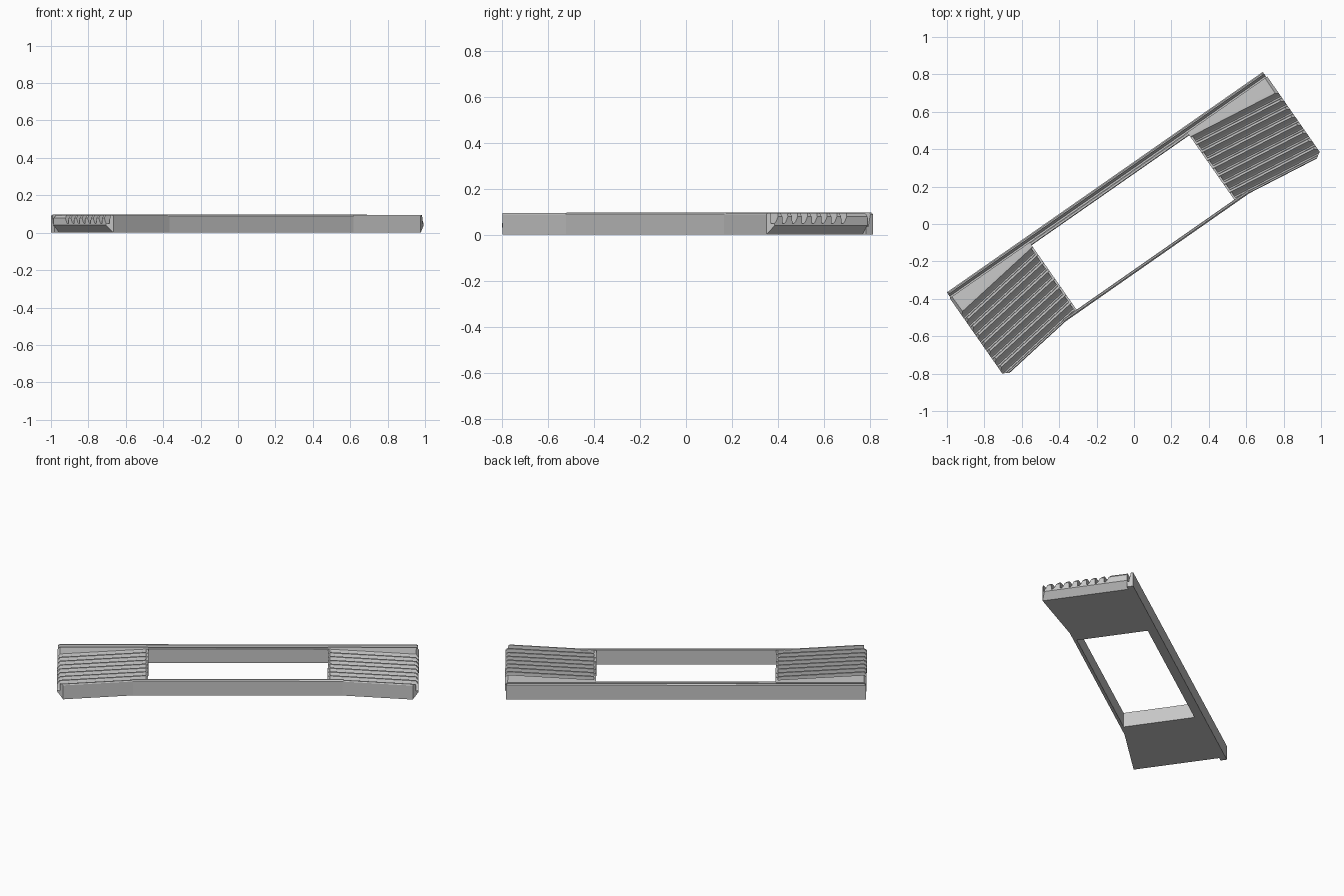
import bpy, bmesh, math
from mathutils import Vector

cube = bpy.data.objects.get("Cube")
if cube:
    bpy.data.objects.remove(cube)

TURN = math.radians(34.9)      # the whole part lies diagonally
H = 0.097                      # overall height
OPEN_U, END_U = 0.514, 1.035   # window half length, outer half length
SLANT = 0.135                  # sideways drift of the wings
PITCH, RIBS = 0.052, 8

grey = bpy.data.materials.new("plain grey")
grey.use_nodes = True
colour = (0.57, 0.57, 0.57, 1)
grey.diffuse_color = colour
grey.node_tree.nodes["Principled BSDF"].inputs["Base Color"].default_value = colour


def prism(name, ring_a, ring_b, cuts=(), mirror=False):
    """Solid between two matching rings, trimmed by planes (point, normal)."""
    bm = bmesh.new()
    a = [bm.verts.new(p) for p in ring_a]
    b = [bm.verts.new(p) for p in ring_b]
    n = len(a)
    bm.faces.new(a)
    bm.faces.new(b[::-1])
    for i in range(n):
        j = (i + 1) % n
        bm.faces.new((a[i], b[i], b[j], a[j]))
    for point, normal in cuts:
        geom = bm.verts[:] + bm.edges[:] + bm.faces[:]
        bmesh.ops.bisect_plane(bm, geom=geom, plane_co=Vector(point),
                               plane_no=Vector(normal), clear_outer=True)
        bmesh.ops.holes_fill(bm, edges=[e for e in bm.edges if e.is_boundary])
    bmesh.ops.recalc_face_normals(bm, faces=bm.faces[:])
    mesh = bpy.data.meshes.new(name)
    bm.to_mesh(mesh)
    bm.free()
    mesh.materials.append(grey)
    obj = bpy.data.objects.new(name, mesh)
    bpy.context.collection.objects.link(obj)
    obj.rotation_euler.z = TURN
    if mirror:
        mod = obj.modifiers.new("mirror", "MIRROR")
        mod.use_mirror_merge = False
    return obj


def bar(name, u0, u1, profile, **kw):
    """Straight bar: (v, z) profile swept along the long axis."""
    return prism(name, [(u0, v, z) for v, z in profile],
                 [(u1, v, z) for v, z in profile], **kw)


# Back rail with a deep channel on its inner side
bar("back_rail", -1.03, 1.03,
    [(0.236, 0), (0.273, 0), (0.273, 0.09), (0.267, H), (0.260, H),
     (0.247, 0.035), (0.236, 0.035)],
    cuts=[((s * 1.03, 0, 0.088), (s, 0, 1)) for s in (-1, 1)])

# Window frame: back, front and side edges
bar("window_back_edge", -0.526, 0.526,
    [(0.220, 0), (0.239, 0), (0.239, 0.086), (0.234, 0.092), (0.224, 0.092), (0.220, 0.088)])
bar("front_wall", -0.604, 0.604,
    [(-0.218, 0), (-0.200, 0), (-0.200, 0.092), (-0.204, H), (-0.211, H), (-0.218, 0.09)])
bar("window_side_edge", OPEN_U, OPEN_U + 0.012,
    [(-0.205, 0), (0.225, 0), (0.225, 0.092), (-0.205, 0.092)], mirror=True)

# Ribbed wing: front lip, slanting saw-tooth ribs, flat area up to the rail
teeth = [(0, 0), (0, 0.088), (0.004, 0.094), (0.012, 0.094)]
for i in range(RIBS):
    w = 0.014 + i * PITCH
    teeth += [(w, 0.048), (w + 0.008, 0.048), (w + 0.017, 0.056),
              (w + 0.034, 0.090), (w + 0.038, 0.094), (w + 0.050, 0.094)]


def wing_ring(u):
    front = -0.218 - SLANT * (u - 0.6)
    return [(u, front + w, z) for w, z in teeth] + [(u, 0.239, 0.092), (u, 0.239, 0)]


prism("ribbed_wing", wing_ring(OPEN_U + 0.002), wing_ring(END_U), mirror=True, cuts=[
    ((END_U, 0, 0.04), (1, 0, -0.85)),       # undercut end
    ((END_U, 0, 0.078), (1, 0, 1)),          # bevelled upper end
    ((END_U, -0.252, 0), (0.6, -1, 0)),      # clipped outer corner
])
